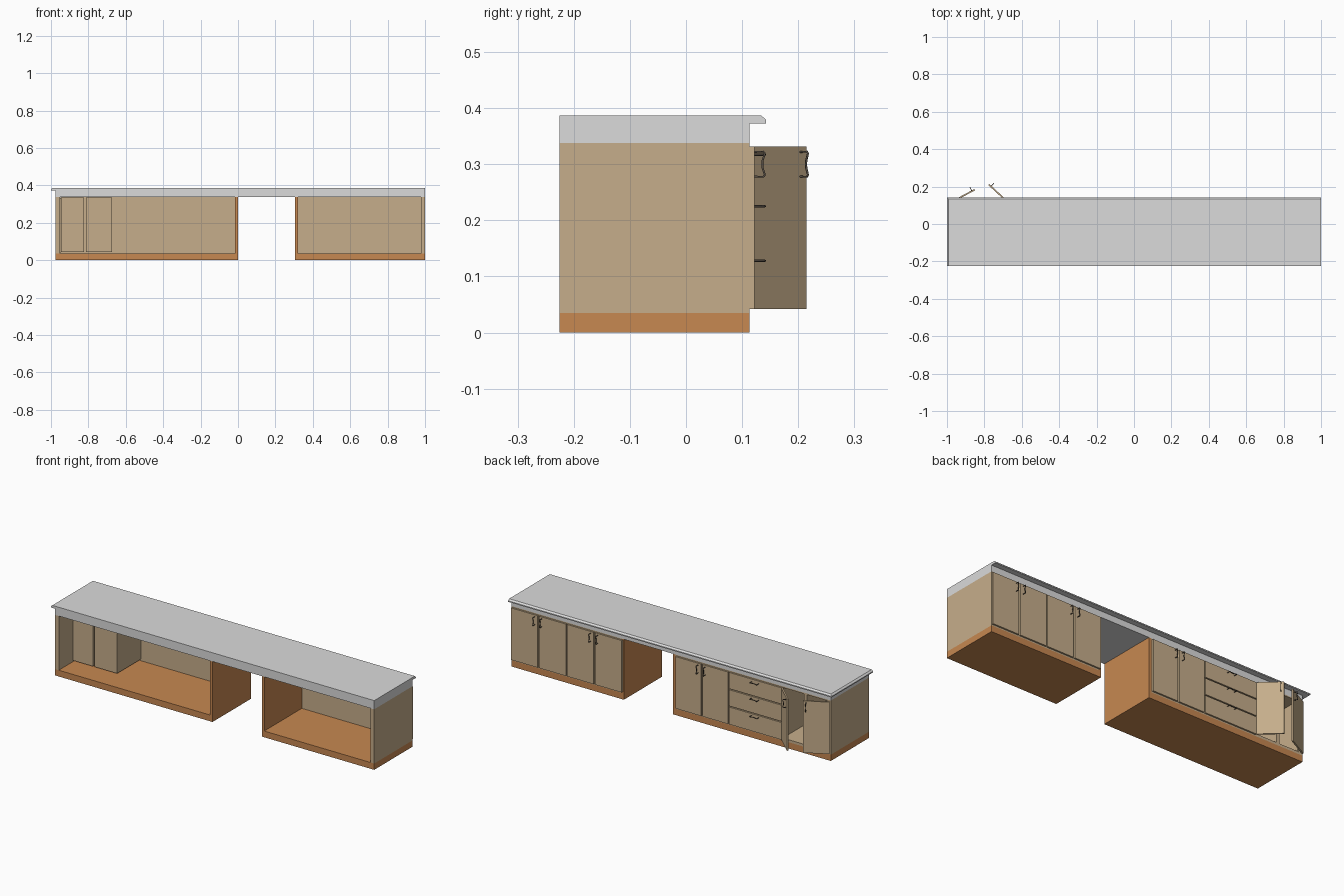
import bpy, bmesh, math
from mathutils import Matrix, Vector

if "Cube" in bpy.data.objects:
    bpy.data.objects.remove(bpy.data.objects["Cube"])


def material(name, rgb):
    m = bpy.data.materials.new(name)
    lin = [((c / 255 + 0.055) / 1.055) ** 2.4 for c in rgb]
    m.diffuse_color = (*lin, 1)
    m.use_nodes = True
    m.node_tree.nodes["Principled BSDF"].inputs["Base Color"].default_value = m.diffuse_color
    return m


TAN = material("tan_laminate", (198, 174, 139))
ORANGE = material("orange_wood", (199, 136, 81))
GREY = material("grey_counter", (219, 219, 219))
DARK = material("dark_metal", (88, 79, 70))


def add(name, mesh, mat, matrix=Matrix()):
    if not mesh.materials:
        mesh.materials.append(mat)
    ob = bpy.data.objects.new(name, mesh)
    ob.matrix_world = matrix
    bpy.context.collection.objects.link(ob)
    return ob


def boxes(name, mat, *ranges, matrix=Matrix()):
    """One object made of boxes given as (x0, x1, y0, y1, z0, z1)."""
    bm = bmesh.new()
    for x0, x1, y0, y1, z0, z1 in ranges:
        m = Matrix.Translation(((x0 + x1) / 2, (y0 + y1) / 2, (z0 + z1) / 2))
        m = m @ Matrix.Diagonal((x1 - x0, y1 - y0, z1 - z0, 1))
        bmesh.ops.create_cube(bm, size=1, matrix=m)
    me = bpy.data.meshes.new(name)
    bm.to_mesh(me)
    bm.free()
    return add(name, me, mat, matrix)


BACK, FACE = -0.225, 0.113      # cabinet depth range
BASE, TOP = 0.035, 0.338        # base slab top, cabinet top
FZ0, FZ1 = 0.042, 0.332         # door and drawer front heights
FRONT = 0.122                   # outer surface of the fronts

# Counter: deep block with a chamfered overhanging slab
boxes("counter_block", GREY, (-0.975, 1, BACK, FACE, TOP, 0.373))
bm = bmesh.new()
loops = []
for z, inset in ((0.373, 0), (0.379, 0), (0.387, 0.009)):
    x0, y1 = -1 + inset, 0.143 - inset
    loops.append([bm.verts.new(p) for p in
                  ((x0, BACK, z), (1, BACK, z), (1, y1, z), (x0, y1, z))])
bm.faces.new(loops[0][::-1])
bm.faces.new(loops[-1])
for a, b in zip(loops, loops[1:]):
    for i in range(4):
        j = (i + 1) % 4
        bm.faces.new((a[i], a[j], b[j], b[i]))
slab = bpy.data.meshes.new("counter_slab")
bm.to_mesh(slab)
bm.free()
add("counter_slab", slab, GREY)

# Cabinet bases and inner walls
boxes("left_base", ORANGE, (-0.975, 0, BACK, FACE, 0, BASE),
      (-0.015, 0, BACK, FACE, BASE, TOP))
boxes("right_base", ORANGE, (0.305, 1, BACK, FACE, 0, BASE),
      (0.305, 0.32, BACK, FACE, BASE, TOP))

# Outer walls and face panels; the left panel has two door openings
boxes("left_outer_wall", TAN, (-0.975, -0.951, BACK, FACE, BASE, TOP))
boxes("right_outer_wall", TAN, (0.978, 1, BACK, FACE, BASE, TOP))
boxes("right_face_panel", TAN, (0.32, 0.978, 0.107, FACE, BASE, TOP))
boxes("left_face_panel", TAN,
      (-0.674, -0.015, 0.107, FACE, BASE, TOP),
      (-0.824, -0.813, 0.107, FACE, 0.045, 0.335),
      (-0.951, -0.674, 0.107, FACE, BASE, 0.045),
      (-0.951, -0.674, 0.107, FACE, 0.335, TOP))

# Inner compartments behind the open doors
t = 0.004
for name, x0, x1 in (("outer_compartment", -0.947, -0.824),
                     ("inner_compartment", -0.813, -0.674)):
    y0, z0, z1 = -0.105, 0.045, 0.335
    boxes(name, TAN,
          (x0, x1, y0, y0 + t, z0, z1),
          (x0, x0 + t, y0 + t, FACE, z0, z1),
          (x1 - t, x1, y0 + t, FACE, z0, z1),
          (x0 + t, x1 - t, y0 + t, FACE, z0, z0 + t),
          (x0 + t, x1 - t, y0 + t, FACE, z1 - t, z1))

# Bowed wire handle, swept once and shared
cu = bpy.data.curves.new("handle_path", 'CURVE')
cu.dimensions = '3D'
cu.bevel_depth = 0.002
cu.bevel_resolution = 1
cu.use_fill_caps = True
half = [(0.022, 0), (0.0225, 0.016), (0.019, 0.0185), (0.014, 0.017), (0.007, 0.0145)]
path = half + [(0, 0.014)] + [(-u, d) for u, d in reversed(half)]
sp = cu.splines.new('POLY')
sp.points.add(len(path) - 1)
for p, (u, d) in zip(sp.points, path):
    p.co = (0, d, u, 1)
tmp = bpy.data.objects.new("handle_path", cu)
bpy.context.collection.objects.link(tmp)
bpy.context.view_layer.update()
handle_mesh = bpy.data.meshes.new_from_object(
    tmp.evaluated_get(bpy.context.evaluated_depsgraph_get()))
handle_mesh.materials.clear()
bpy.data.objects.remove(tmp)


def handle(name, x, z, flat=False, y=FRONT, frame=Matrix()):
    m = frame @ Matrix.Translation((x, y, z))
    if flat:
        m = m @ Matrix.Rotation(math.pi / 2, 4, 'Y')
    ob = add(name, handle_mesh, DARK, m)
    for p in ob.data.polygons:
        p.use_smooth = True


# Closed door pairs, handles beside the middle gap
for name, x0, x1 in (("right_cabinet_far", 0.83 - 0.172, 0.998),
                     ("right_cabinet_near", 0.312, 0.652),
                     ("left_cabinet", -0.344, -0.02)):
    mid = (x0 + x1) / 2
    for side, a, b, hx in (("a", x0, mid - 0.004, mid - 0.022),
                           ("b", mid + 0.004, x1, mid + 0.022)):
        boxes(f"{name}_door_{side}", TAN, (a, b, FACE, FRONT, FZ0, FZ1))
        handle(f"{name}_handle_{side}", hx, 0.3)

# Three drawers
h = (FZ1 - FZ0) / 3
for i in range(3):
    z0 = FZ0 + i * h
    boxes(f"drawer_{i + 1}", TAN,
          (-0.675, -0.352, FACE, FRONT, z0 + (0.006 if i else 0), z0 + h))
    handle(f"drawer_handle_{i + 1}", -0.513, (0.128, 0.225, 0.317)[i], True)

# Two doors standing open, each turned about its hinge
for name, hx, s, angle in (("open_door_outer", -0.97, 1, 28),
                           ("open_door_inner", -0.68, -1, -43)):
    frame = Matrix.Translation((hx, FACE + 0.003, 0)) @ Matrix.Rotation(math.radians(angle), 4, 'Z')
    a, b = sorted((0, s * 0.136))
    boxes(name, TAN, (a, b, 0, 0.008, FZ0, FZ1), matrix=frame)
    handle(name + "_handle", s * 0.12, 0.3, y=0.008, frame=frame)
